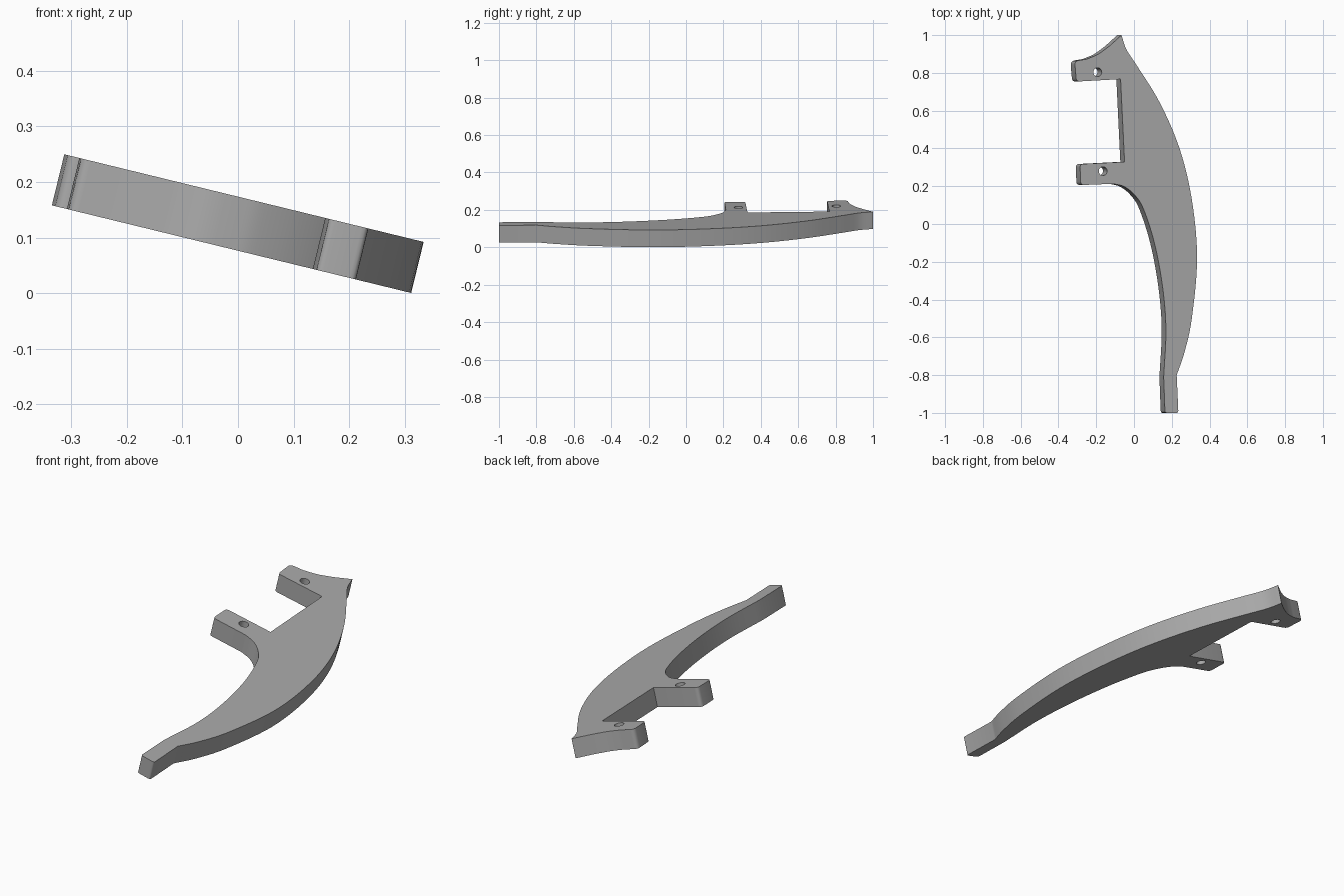
import bpy, bmesh, math
from mathutils import Vector

cube = bpy.data.objects.get("Cube")
if cube:
    bpy.data.objects.remove(cube, do_unlink=True)

TILT = math.atan(0.158 / 0.648)
THICK = 0.0945
NORMAL = Vector((math.sin(TILT), 0, math.cos(TILT)))

grey = bpy.data.materials.new("plain grey")
grey.use_nodes = True
grey.diffuse_color = (0.4, 0.4, 0.4, 1)
grey.node_tree.nodes["Principled BSDF"].inputs["Base Color"].default_value = (0.4, 0.4, 0.4, 1)


def top_point(x, y):
    """Point on the tilted upper surface."""
    return Vector((x, y, 0.092 + (0.335 - x) * math.tan(TILT)))


def smooth_path(points, steps=7):
    """Catmull-Rom curve through the points."""
    p = [Vector(q) for q in points]
    p = [2 * p[0] - p[1]] + p + [2 * p[-1] - p[-2]]
    out = []
    for a, b, c, d in zip(p, p[1:], p[2:], p[3:]):
        for i in range(steps):
            t = i / steps
            out.append(0.5 * (2 * b + (c - a) * t + (2 * a - 5 * b + 4 * c - d) * t * t
                              + (3 * b - a - 3 * c + d) * t ** 3))
    return out + [p[-2]]


def rounded(before, corner, after, radius=0.018, steps=4):
    """Small rounded corner."""
    a, c, b = Vector(before), Vector(corner), Vector(after)
    s = c + (a - c).normalized() * radius
    e = c + (b - c).normalized() * radius
    return [s.lerp(c, i / steps).lerp(c.lerp(e, i / steps), i / steps) for i in range(steps + 1)]


# Corners of the foot and the two arms
foot_r, foot_l, ankle_l = (0.235, -1.0), (0.164, -1.0), (0.157, -0.81)
low_a, low_b, low_in = (-0.282, 0.206), (-0.286, 0.317), (-0.05, 0.329)
up_in, up_a, up_b = (-0.071, 0.767), (-0.305, 0.754), (-0.314, 0.86)

# Outline, clockwise from the pointed tip
outline = smooth_path([(-0.066, 1.0), (-0.043, 0.93), (-0.004, 0.867)], 5)
outline += smooth_path([(0.005, 0.855), (0.135, 0.645), (0.241, 0.40), (0.306, 0.13), (0.334, -0.18),
                        (0.306, -0.5), (0.267, -0.68), (0.226, -0.80)])
outline += rounded((0.226, -0.80), foot_r, foot_l, 0.012)
outline += rounded(foot_r, foot_l, ankle_l, 0.012)
outline += smooth_path([ankle_l, (0.169, -0.56), (0.151, -0.33), (0.108, -0.10), (0.05, 0.08),
                        (0.005, 0.152), (-0.05, 0.197), (-0.108, 0.213)])
outline += rounded((-0.108, 0.213), low_a, low_b)
outline += rounded(low_a, low_b, low_in)
outline += [Vector(low_in), Vector(up_in)]
outline += rounded(up_in, up_a, up_b)
outline += rounded(up_a, up_b, (-0.19, 0.897))
outline += smooth_path([(-0.25, 0.873), (-0.19, 0.899), (-0.13, 0.942)], 4)

# Curved plate
bm = bmesh.new()
face = bm.faces.new([bm.verts.new(top_point(*p)) for p in outline])
extruded = bmesh.ops.extrude_face_region(bm, geom=[face], use_keep_orig=True)
bmesh.ops.translate(bm, vec=-NORMAL * THICK,
                    verts=[v for v in extruded["geom"] if isinstance(v, bmesh.types.BMVert)])
bmesh.ops.recalc_face_normals(bm, faces=bm.faces)
mesh = bpy.data.meshes.new("bracket_plate")
bm.to_mesh(mesh)
bm.free()
plate = bpy.data.objects.new("bracket_plate", mesh)
bpy.context.collection.objects.link(plate)
mesh.materials.append(grey)

# Screw holes through both arms
for name, x, y in (("upper_hole_cutter", -0.193, 0.804), ("lower_hole_cutter", -0.164, 0.28)):
    centre = top_point(x, y) - NORMAL * THICK / 2
    bpy.ops.mesh.primitive_cylinder_add(vertices=32, radius=0.023, depth=0.3,
                                        location=centre, rotation=(0, TILT, 0))
    cutter = bpy.context.object
    cutter.name = name
    cutter.data.materials.append(grey)
    cutter.hide_render = True
    cutter.hide_set(True)
    cut = plate.modifiers.new(name, "BOOLEAN")
    cut.operation = "DIFFERENCE"
    cut.solver = "EXACT"
    cut.object = cutter

# Apply the cuts and remove the cutters
bpy.context.view_layer.update()
graph = bpy.context.evaluated_depsgraph_get()
result = bpy.data.meshes.new_from_object(plate.evaluated_get(graph))
for mod in list(plate.modifiers):
    cutter = mod.object
    plate.modifiers.remove(mod)
    bpy.data.objects.remove(cutter, do_unlink=True)
plate.data = result

bpy.ops.object.select_all(action="DESELECT")
plate.select_set(True)
bpy.context.view_layer.objects.active = plate
bpy.ops.object.shade_smooth_by_angle(angle=math.radians(30))
